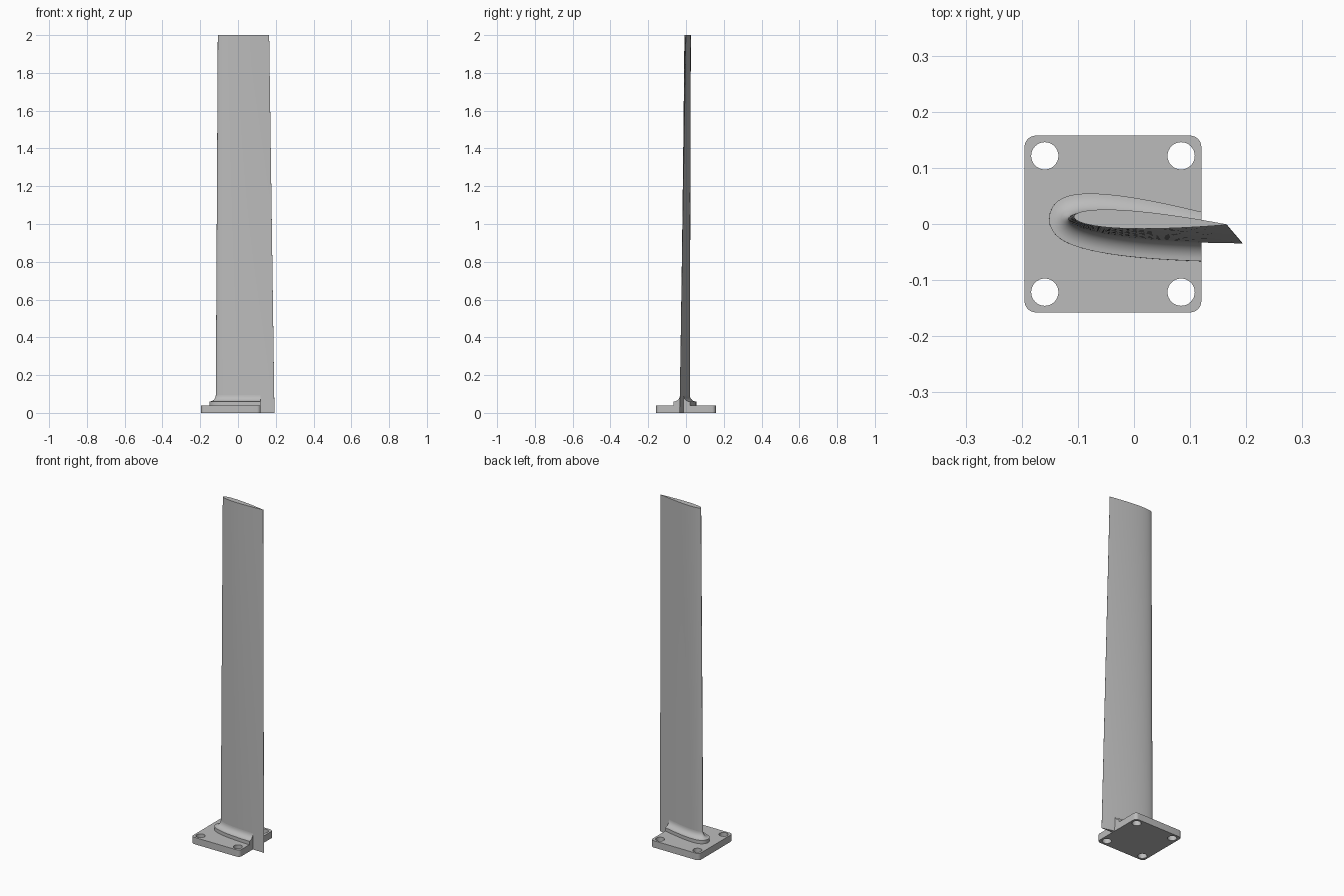
import bpy, bmesh, math
from mathutils import Vector

cube = bpy.data.objects.get("Cube")
if cube:
    bpy.data.objects.remove(cube, do_unlink=True)

grey = bpy.data.materials.new("plain_grey")
grey.use_nodes = True
GREY = (0.5, 0.5, 0.5, 1)
grey.diffuse_color = GREY
grey.node_tree.nodes["Principled BSDF"].inputs["Base Color"].default_value = GREY

PLATE_TOP, PLATE_END, HEIGHT = 0.04, 0.12, 2.0
STEPS = 28


def finish(obj, angle=35):
    obj.data.materials.clear()
    obj.data.materials.append(grey)
    bpy.ops.object.select_all(action="DESELECT")
    obj.select_set(True)
    bpy.context.view_layer.objects.active = obj
    bpy.ops.object.shade_smooth_by_angle(angle=math.radians(angle))


def mesh_object(name, bm):
    bmesh.ops.recalc_face_normals(bm, faces=bm.faces)
    mesh = bpy.data.meshes.new(name)
    bm.to_mesh(mesh)
    bm.free()
    obj = bpy.data.objects.new(name, mesh)
    bpy.context.collection.objects.link(obj)
    finish(obj)
    return obj


def half_thickness(u):
    # Symmetric twelve percent aerofoil with a thin blunt trailing edge
    return 0.6 * (0.2969 * math.sqrt(u) - 0.126 * u - 0.3516 * u**2
                  + 0.2843 * u**3 - 0.1015 * u**4)


def aerofoil(z, offset=0.0):
    """Outline at height z, pushed outward by offset."""
    t = z / HEIGHT
    nose = Vector((-0.118, 0.010)).lerp(Vector((-0.107, 0.013)), t)
    tail = Vector((0.193, -0.034)).lerp(Vector((0.165, -0.001)), t)
    along = tail - nose
    across = Vector((-along.y, along.x))
    pts = []
    for i in range(-STEPS, STEPS + 1):
        u = 1 - math.cos(abs(i) / STEPS * math.pi / 2)
        side = -1 if i > 0 else 1
        pts.append(nose + along * u + across * side * half_thickness(u))
    out = []
    for i, p in enumerate(pts):
        d = pts[min(i + 1, len(pts) - 1)] - pts[max(i - 1, 0)]
        out.append(p + Vector((d.y, -d.x)).normalized() * offset)
    return out


def loft(bm, sections):
    """Skin a list of (outline, height) and cap both ends."""
    rings = [[bm.verts.new((p.x, p.y, z)) for p in pts] for pts, z in sections]
    n = len(rings[0])
    for a, b in zip(rings, rings[1:]):
        for i in range(n):
            j = (i + 1) % n
            bm.faces.new((a[i], a[j], b[j], b[i]))
    bm.faces.new(rings[0])
    bm.faces.new(rings[-1])


# Tapered, twisted blade
bm = bmesh.new()
loft(bm, [(aerofoil(HEIGHT * k / 12), HEIGHT * k / 12) for k in range(13)])
mesh_object("blade", bm)

# Root collar: short wall, then a concave fillet up to the blade, cut at the plate end
bm = bmesh.new()
WIDTH, WALL_TOP = 0.034, 0.06
sections = [(aerofoil(PLATE_TOP, WIDTH), PLATE_TOP)]
for k in range(9):
    a = k / 8 * math.pi / 2
    z = WALL_TOP + WIDTH * (1 - math.cos(a))
    sections.append((aerofoil(z, WIDTH * (1 - math.sin(a))), z))
loft(bm, sections)
cut = bmesh.ops.bisect_plane(bm, geom=bm.verts[:] + bm.edges[:] + bm.faces[:],
                             plane_co=(PLATE_END, 0, 0), plane_no=(1, 0, 0),
                             clear_outer=True)
bmesh.ops.holes_fill(bm, edges=[e for e in bm.edges if e.is_boundary], sides=0)
mesh_object("root_collar", bm)


# Base plate: rounded square with four bolt holes
def arc(cx, cy, r, start, end, n):
    angles = [start + (end - start) * i / n for i in range(n + 1)]
    return [(cx + r * math.cos(a), cy + r * math.sin(a)) for a in angles]


curve = bpy.data.curves.new("base_plate", "CURVE")
curve.dimensions = "2D"
curve.fill_mode = "BOTH"
curve.extrude = PLATE_TOP / 2


def add_loop(points):
    s = curve.splines.new("POLY")
    s.points.add(len(points) - 1)
    for sp, (x, y) in zip(s.points, points):
        sp.co = (x, y, 0, 1)
    s.use_cyclic_u = True


HALF, CORNER, HOLE, INSET = 0.1575, 0.02, 0.0243, 0.1215
quarters = [(1, 1), (-1, 1), (-1, -1), (1, -1)]
outline = []
for q, (sx, sy) in enumerate(quarters):
    c = HALF - CORNER
    outline += arc(sx * c, sy * c, CORNER, q * math.pi / 2, (q + 1) * math.pi / 2, 8)
add_loop(outline)
for sx, sy in quarters:
    add_loop(arc(sx * INSET, sy * INSET, HOLE, 0, math.tau, 32)[:-1])

plate = bpy.data.objects.new("base_plate", curve)
bpy.context.collection.objects.link(plate)
plate.location = (PLATE_END - HALF, 0, PLATE_TOP / 2)
bpy.ops.object.select_all(action="DESELECT")
plate.select_set(True)
bpy.context.view_layer.objects.active = plate
bpy.ops.object.convert(target="MESH")
plate = bpy.context.view_layer.objects.active
plate.name = "base_plate"
bm = bmesh.new()
bm.from_mesh(plate.data)
bmesh.ops.remove_doubles(bm, verts=bm.verts, dist=0.0001)
bmesh.ops.recalc_face_normals(bm, faces=bm.faces)
bm.to_mesh(plate.data)
bm.free()
finish(plate)
